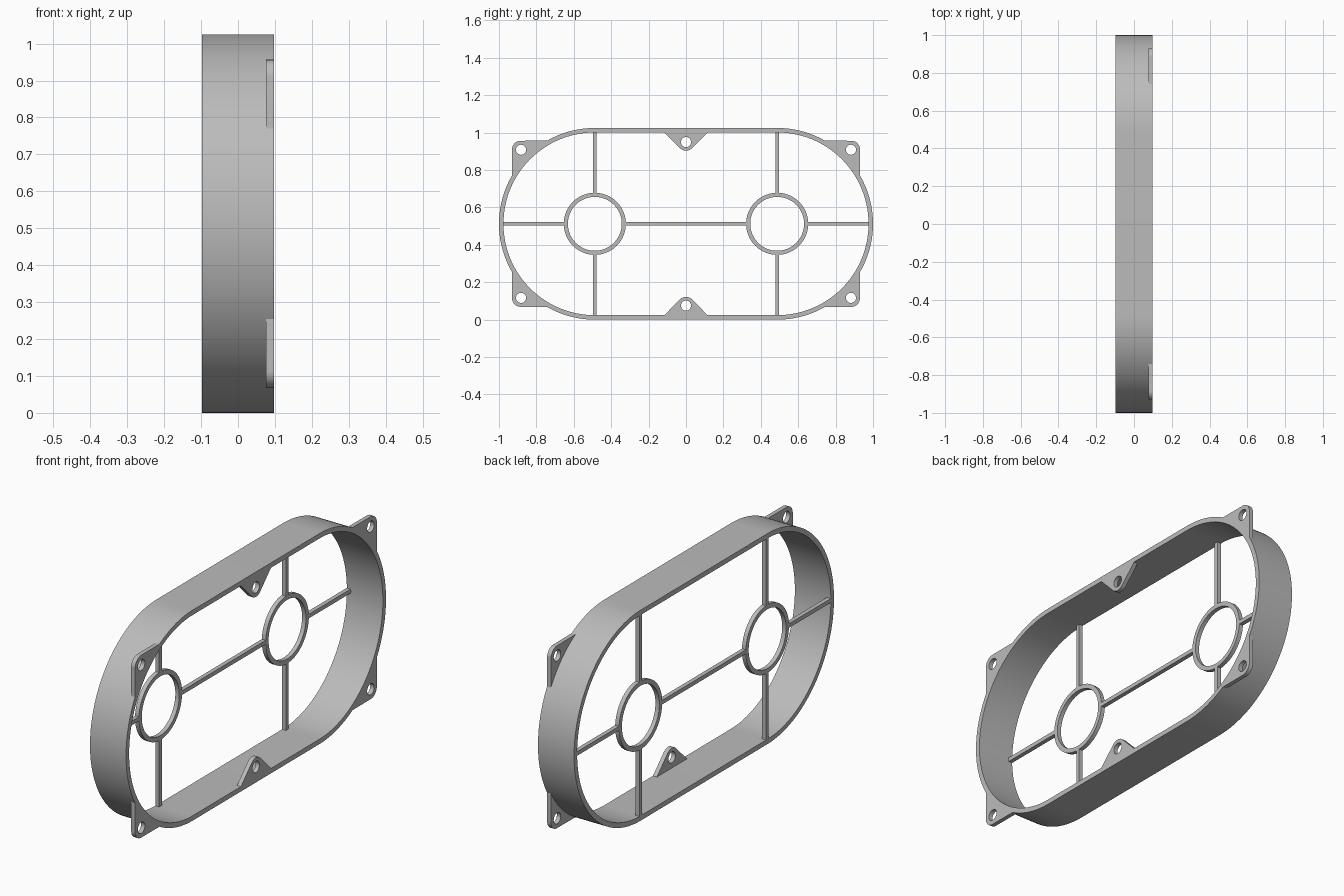
import bpy, bmesh
from math import cos, sin, pi, radians

cube = bpy.data.objects.get("Cube")
if cube:
    bpy.data.objects.remove(cube)

# Main sizes: profiles are drawn in (y, height above centre) and extruded along x
HALF = 0.097            # half depth of the rim
MID = 0.5125            # centre height and outer end radius
FLAT = 1 - MID          # end-arc centre, also the ring centre
WALL = 0.024
THIN = 0.021            # thickness of tabs, rings and spokes
BACK, FRONT = (-HALF, -HALF + THIN), (HALF - THIN, HALF)

grey = bpy.data.materials.new("plain grey")
grey.use_nodes = True
grey.diffuse_color = (0.5, 0.5, 0.5, 1)
grey.node_tree.nodes["Principled BSDF"].inputs["Base Color"].default_value = (0.5, 0.5, 0.5, 1)


def arc(cy, cv, r, start, end, n):
    angles = [radians(start + (end - start) * i / n) for i in range(n + 1)]
    return [(cy + r * cos(a), cv + r * sin(a)) for a in angles]


def circle(cy, cv, r, n=48):
    return arc(cy, cv, r, 0, 360, n)[:-1]


def stadium(r):
    return arc(FLAT, 0, r, -90, 90, 64) + arc(-FLAT, 0, r, 90, 270, 64)


def plate(name, loops, span, sy=1, sz=1):
    """Extrude an outline with optional holes along x."""
    bm = bmesh.new()
    edges = []
    for loop in loops:
        vs = [bm.verts.new((span[0], sy * y, MID + sz * v)) for y, v in loop]
        edges += [bm.edges.new((a, b)) for a, b in zip(vs, vs[1:] + vs[:1])]
    bmesh.ops.triangle_fill(bm, edges=edges, use_beauty=True)
    ext = bmesh.ops.extrude_face_region(bm, geom=bm.faces[:])
    moved = [g for g in ext["geom"] if isinstance(g, bmesh.types.BMVert)]
    bmesh.ops.translate(bm, verts=moved, vec=(span[1] - span[0], 0, 0))
    bmesh.ops.recalc_face_normals(bm, faces=bm.faces[:])
    mesh = bpy.data.meshes.new(name)
    bm.to_mesh(mesh)
    bm.free()
    mesh.materials.append(grey)
    obj = bpy.data.objects.new(name, mesh)
    bpy.context.collection.objects.link(obj)
    bpy.ops.object.select_all(action='DESELECT')
    obj.select_set(True)
    bpy.context.view_layer.objects.active = obj
    bpy.ops.object.shade_smooth_by_angle(angle=pi / 6)


def bar(name, y0, y1, v0, v1):
    plate(name, [[(y0, v0), (y1, v0), (y1, v1), (y0, v1)]], BACK)


# Rim
plate("rim", [stadium(MID), stadium(MID - WALL)], (-HALF, HALF))

# Rings and spokes, flush with the back edge of the rim
R_OUT, R_IN, W = 0.166, 0.144, 0.010
START, END = R_OUT - 0.006, MID - WALL + 0.006
for side, s in (("left", 1), ("right", -1)):
    c = s * FLAT
    plate(side + "_ring", [circle(c, 0, R_OUT, 64), circle(c, 0, R_IN, 64)], BACK)
    bar(side + "_upper_spoke", c - W, c + W, START, END)
    bar(side + "_lower_spoke", c - W, c + W, -END, -START)
    bar(side + "_outer_spoke", c + s * START, c + s * END, -W, W)
bar("middle_spoke", -FLAT + START, FLAT - START, -W, W)

# Corner tabs, hugging the rim arcs on the opposite edge
HOLE = 0.027
corner = arc(FLAT, 0, MID - 0.012, 62.7, 27.8, 24) + arc(0.884, 0.398, 0.046, 0, 90, 12)
for sy, side in ((1, "left"), (-1, "right")):
    for sz, level in ((1, "upper"), (-1, "lower")):
        plate(f"{level}_{side}_corner_tab", [corner, circle(0.882, 0.396, HOLE, 32)],
              FRONT, sy, sz)

# Middle tabs, pointing inwards from the straight walls
wedge = [(-0.127, 0.5), (0.127, 0.5)][::-1]
wedge = [wedge[1], wedge[0]] + arc(0, 0.437, 0.046, -45, -135, 12)
for sz, level in ((1, "upper"), (-1, "lower")):
    plate(level + "_middle_tab", [wedge, circle(0, 0.437, HOLE, 32)], FRONT, 1, sz)
